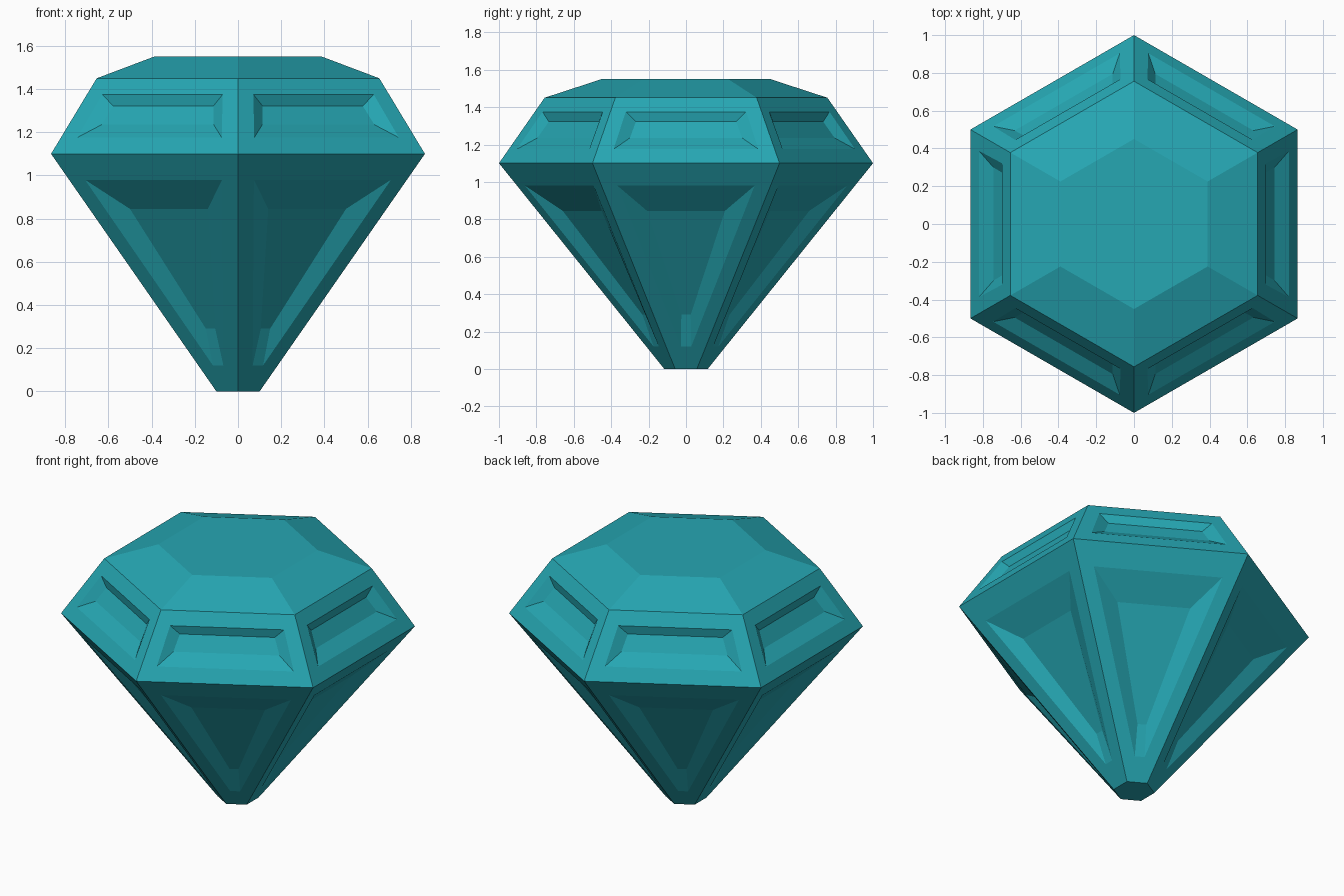
import bpy, bmesh, math
from mathutils import Matrix, Vector

if "Cube" in bpy.data.objects:
    bpy.data.objects.remove(bpy.data.objects["Cube"])

teal = bpy.data.materials.new("gem teal")
teal.diffuse_color = (0.019, 0.385, 0.45, 1)
teal.use_nodes = True
teal.node_tree.nodes["Principled BSDF"].inputs["Base Color"].default_value = teal.diffuse_color

C30, S30 = math.cos(math.pi / 6), 0.5
# Hexagon rings: (corner radius, height)
CULET, GIRDLE, CROWN, TABLE = (0.116, 0.0), (1.0, 1.10), (0.756, 1.45), (0.45, 1.55)


def corner_edge(ring):
    """Apothem, half width and height of one hexagon side."""
    r, z = ring
    return (r * C30, r * S30, z)


def surface(lo, hi, z, half_width, sink=0.0):
    """Edge lying on the facet between two rings, sunk inwards by an amount."""
    t = (z - lo[1]) / (hi[1] - lo[1])
    return ((lo[0] + (hi[0] - lo[0]) * t) * C30 - sink, half_width, z)


def quad(edges):
    lo, hi = edges
    return [Vector((a, s * w, z)) for (a, w, z), s in
            ((lo, -1), (lo, 1), (hi, 1), (hi, -1))]


# Each facet is a list of nested quads; the last one is the recess floor
facets = [
    # pavilion (lower) facet
    [(corner_edge(CULET), corner_edge(GIRDLE)),
     (surface(CULET, GIRDLE, 0.12, 0.028), surface(CULET, GIRDLE, 0.98, 0.367)),
     (surface(CULET, GIRDLE, 0.29, 0.025, 0.048), surface(CULET, GIRDLE, 0.845, 0.208, 0.048))],
    # crown (upper) facet
    [(corner_edge(GIRDLE), corner_edge(CROWN)),
     (surface(GIRDLE, CROWN, 1.175, 0.387), surface(GIRDLE, CROWN, 1.375, 0.322)),
     (surface(GIRDLE, CROWN, 1.235, 0.30, 0.04), surface(GIRDLE, CROWN, 1.322, 0.268, 0.04))],
    # plain bevel up to the table
    [(corner_edge(CROWN), corner_edge(TABLE))],
]

bm = bmesh.new()
for k in range(6):
    turn = Matrix.Rotation(math.radians(60 * k), 3, 'Z')
    for facet in facets:
        loops = [[bm.verts.new(turn @ p) for p in quad(e)] for e in facet]
        for outer, inner in zip(loops, loops[1:]):
            for i in range(4):
                j = (i + 1) % 4
                bm.faces.new((outer[i], outer[j], inner[j], inner[i]))
        bm.faces.new(loops[-1])

# Flat table on top and flat culet at the bottom
for r, z in (TABLE, CULET):
    bm.faces.new([bm.verts.new((r * math.cos(math.radians(30 + 60 * k)),
                                r * math.sin(math.radians(30 + 60 * k)), z))
                  for k in range(6)])

bmesh.ops.remove_doubles(bm, verts=bm.verts, dist=0.0005)
bmesh.ops.recalc_face_normals(bm, faces=bm.faces)
mesh = bpy.data.meshes.new("gem")
bm.to_mesh(mesh)
bm.free()
mesh.materials.append(teal)
bpy.context.collection.objects.link(bpy.data.objects.new("gem", mesh))
